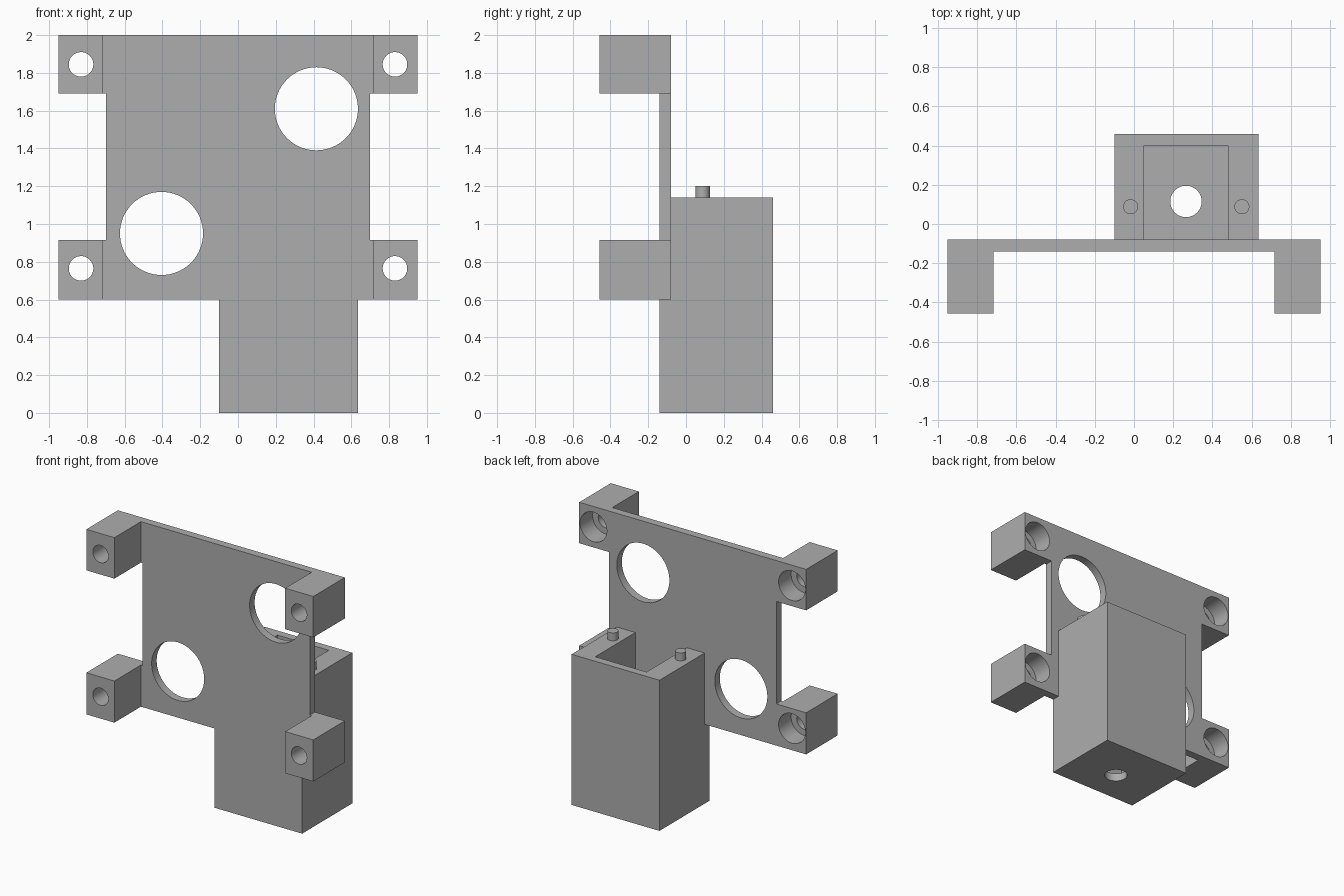
import bpy
import math

cube = bpy.data.objects.get("Cube")
if cube:
    bpy.data.objects.remove(cube, do_unlink=True)

grey = bpy.data.materials.new("plain grey")
grey.use_nodes = True
colour = (0.42, 0.42, 0.42, 1)
grey.diffuse_color = colour
grey.node_tree.nodes["Principled BSDF"].inputs["Base Color"].default_value = colour


def box(name, x, y, z):
    """Box from (low, high) ranges on each axis."""
    bpy.ops.mesh.primitive_cube_add(size=1)
    ob = bpy.context.object
    ob.name = name
    ob.location = [(a + b) / 2 for a, b in (x, y, z)]
    ob.scale = [b - a for a, b in (x, y, z)]
    bpy.ops.object.transform_apply(location=True, rotation=False, scale=True)
    ob.data.materials.append(grey)
    return ob


def cylinder(name, centre, radius, depth, along_y=False):
    bpy.ops.mesh.primitive_cylinder_add(
        vertices=64, radius=radius, depth=depth, location=centre,
        rotation=(math.pi / 2 if along_y else 0, 0, 0))
    ob = bpy.context.object
    ob.name = name
    bpy.ops.object.transform_apply(location=True, rotation=True, scale=True)
    ob.data.materials.append(grey)
    return ob


def combine(target, tool, operation):
    """Apply a boolean and discard the tool."""
    mod = target.modifiers.new(operation.lower(), 'BOOLEAN')
    mod.operation = operation
    mod.solver = 'EXACT'
    mod.object = tool
    bpy.context.view_layer.objects.active = target
    bpy.ops.object.modifier_apply(modifier=mod.name)
    bpy.data.objects.remove(tool, do_unlink=True)


def smooth(ob):
    bpy.ops.object.select_all(action='DESELECT')
    ob.select_set(True)
    bpy.context.view_layer.objects.active = ob
    bpy.ops.object.shade_smooth_by_angle(angle=math.radians(30))


FRONT, BACK = -0.14, -0.08
block_rows = [(0.6, 0.915, 0.765), (1.69, 2.0, 1.845)]

# Mounting plate with housing box behind and below it
bracket = box("mounting_bracket", (-0.70, 0.70), (FRONT, BACK), (0.6, 2.0))
combine(bracket, box("housing", (-0.10, 0.635), (FRONT, 0.46), (0, 1.14)), 'UNION')

# Four corner standoff blocks, joined to the plate by short flanges
for side in (-1, 1):
    for low, high, _ in block_rows:
        inner, outer = sorted((side * 0.715, side * 0.95))
        combine(bracket, box("standoff", (inner, outer), (-0.457, BACK), (low, high)), 'UNION')
        inner, outer = sorted((side * 0.65, side * 0.8))
        combine(bracket, box("flange", (inner, outer), (FRONT, BACK), (low, high)), 'UNION')

# Screw holes with counterbores opening at the back
for side in (-1, 1):
    for _, _, z in block_rows:
        x = side * 0.831
        combine(bracket, cylinder("screw_hole", (x, -0.25, z), 0.065, 0.8, True), 'DIFFERENCE')
        combine(bracket, cylinder("counterbore", (x, BACK, z), 0.112, 0.3, True), 'DIFFERENCE')

# Two large round windows in the plate
for x, z in ((-0.405, 0.95), (0.415, 1.61)):
    combine(bracket, cylinder("window", (x, -0.11, z), 0.22, 0.3, True), 'DIFFERENCE')

# Open pocket in the housing and drain hole through its floor
combine(bracket, box("pocket", (0.05, 0.48), (BACK, 0.40), (0.06, 1.3)), 'DIFFERENCE')
combine(bracket, cylinder("floor_hole", (0.265, 0.115, 0), 0.08, 0.3), 'DIFFERENCE')
smooth(bracket)

# Locating pegs on the housing rim
for name, x in (("right_peg", -0.017), ("left_peg", 0.55)):
    smooth(cylinder(name, (x, 0.088, 1.165), 0.038, 0.07))
